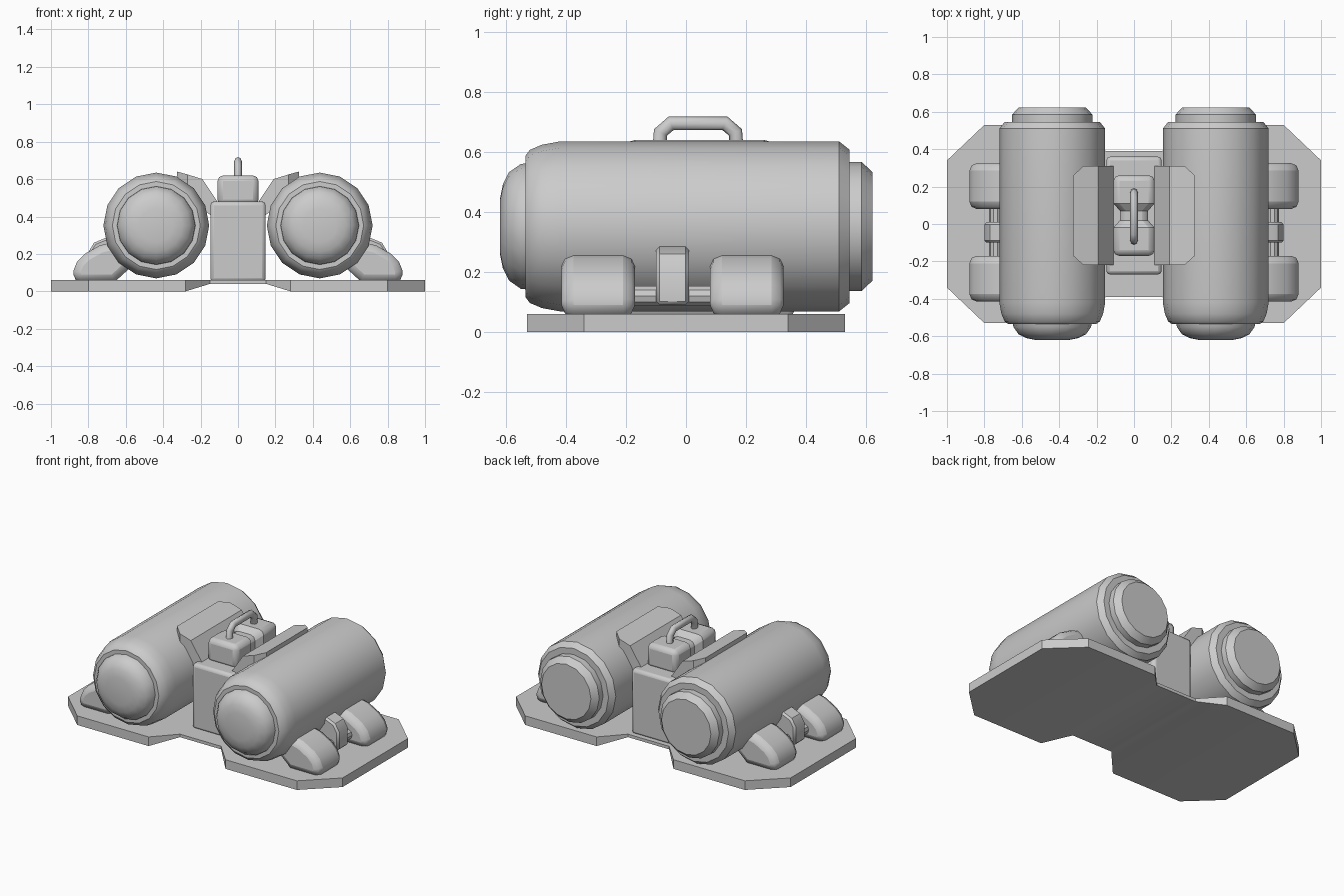
import bpy, bmesh, math

if "Cube" in bpy.data.objects:
    bpy.data.objects.remove(bpy.data.objects["Cube"])

grey = bpy.data.materials.new("plain grey")
grey.diffuse_color = (0.6, 0.6, 0.6, 1)
grey.use_nodes = True
grey.node_tree.nodes["Principled BSDF"].inputs["Base Color"].default_value = grey.diffuse_color


def finish(obj, angle=35):
    """Colour the part and smooth its shading, keeping hard edges."""
    obj.data.materials.clear()
    obj.data.materials.append(grey)
    bpy.ops.object.select_all(action='DESELECT')
    obj.select_set(True)
    bpy.context.view_layer.objects.active = obj
    bpy.ops.object.shade_smooth_by_angle(angle=math.radians(angle))
    return obj


def make(name, bm, bevel=0, segments=1, limit=60):
    bmesh.ops.recalc_face_normals(bm, faces=bm.faces[:])
    mesh = bpy.data.meshes.new(name)
    bm.to_mesh(mesh)
    bm.free()
    obj = bpy.data.objects.new(name, mesh)
    bpy.context.collection.objects.link(obj)
    if bevel:
        mod = obj.modifiers.new("bevel", 'BEVEL')
        mod.width, mod.segments = bevel, segments
        mod.limit_method, mod.angle_limit = 'ANGLE', math.radians(limit)
    return finish(obj)


def bridge(bm, rings):
    n = len(rings[0])
    for a, b in zip(rings, rings[1:]):
        for i in range(n):
            j = (i + 1) % n
            bm.faces.new((a[i], a[j], b[j], b[i]))
    bm.faces.new(rings[0])
    bm.faces.new(rings[-1])


def loft(name, axis, sections, **kw):
    """Rectangular sections (position, side min, side max, z min, z max)."""
    bm = bmesh.new()
    rings = []
    for p, a, b, z0, z1 in sections:
        corners = [(a, z0), (b, z0), (b, z1), (a, z1)]
        rings.append([bm.verts.new((p, s, z) if axis == 'x' else (s, p, z))
                      for s, z in corners])
    bridge(bm, rings)
    return make(name, bm, **kw)


def lathe(name, x, z, profile, sides=16):
    """Turn (y, radius) points around an axis along y."""
    bm = bmesh.new()
    rings = []
    for y, r in profile:
        rings.append([bm.verts.new((x + r * math.cos(i * math.tau / sides), y,
                                    z + r * math.sin(i * math.tau / sides)))
                      for i in range(sides)])
    bridge(bm, rings)
    return make(name, bm)


def extrude_y(name, points, y0, y1, side, **kw):
    """Extrude an xz outline along y."""
    bm = bmesh.new()
    bridge(bm, [[bm.verts.new((side * x, y, z)) for x, z in points] for y in (y0, y1)])
    return make(name, bm, **kw)


def both_sides(half):
    """Mirror x sections across the middle."""
    return [(-p, *rest) for p, *rest in half] + [(p, *rest) for p, *rest in reversed(half)]


# Base plate with a thinner raised waist
loft("base_plate", 'x', both_sides([
    (1.0, -0.34, 0.34, 0, 0.06), (0.8, -0.53, 0.53, 0, 0.06),
    (0.28, -0.53, 0.53, 0, 0.06), (0.15, -0.39, 0.39, 0.04, 0.06)]))

# Centre column and the saddle that spreads over both tanks
loft("centre_column", 'y', [(-0.27, -0.148, 0.148, 0.05, 0.48),
                            (0.36, -0.148, 0.148, 0.05, 0.48)], bevel=0.02, segments=2)
loft("saddle", 'x', both_sides([
    (0.325, -0.17, 0.26, 0.58, 0.64), (0.27, -0.22, 0.31, 0.52, 0.625),
    (0.19, -0.22, 0.31, 0.44, 0.60), (0.11, -0.22, 0.31, 0.38, 0.48)]))

# Pinched control box on top
loft("control_box", 'y', [
    (-0.17, -0.11, 0.11, 0.46, 0.62), (-0.02, -0.11, 0.11, 0.46, 0.62),
    (0.02, -0.075, 0.075, 0.46, 0.59), (0.07, -0.075, 0.075, 0.46, 0.59),
    (0.11, -0.11, 0.11, 0.46, 0.62), (0.26, -0.11, 0.11, 0.46, 0.62)],
    bevel=0.03, segments=2)

# Carrying handle
curve = bpy.data.curves.new("handle", 'CURVE')
curve.dimensions = '3D'
curve.bevel_depth, curve.bevel_resolution = 0.024, 2
curve.use_fill_caps = True
path = [(-0.09, 0.58), (-0.085, 0.665), (-0.05, 0.695),
        (0.13, 0.695), (0.165, 0.665), (0.17, 0.58)]
spline = curve.splines.new('POLY')
spline.points.add(len(path) - 1)
for point, (y, z) in zip(spline.points, path):
    point.co = (0, y, z, 1)
handle = bpy.data.objects.new("handle", curve)
bpy.context.collection.objects.link(handle)
bpy.context.view_layer.objects.active = handle
handle.select_set(True)
bpy.ops.object.select_all(action='DESELECT')
handle.select_set(True)
bpy.ops.object.convert(target='MESH')
handle = bpy.context.view_layer.objects.active
handle.scale.x = 0.85
finish(handle, 50)

for side, label in ((-1, "left"), (1, "right")):
    x, z = side * 0.437, 0.352
    # Tank body with rounded front shoulder and end caps
    lathe(label + "_tank", x, z, [(-0.535, 0.235), (-0.52, 0.255), (-0.48, 0.272),
                                  (-0.42, 0.283), (0.51, 0.283), (0.545, 0.255)])
    lathe(label + "_front_cap", x, z, [(-0.50, 0.213), (-0.55, 0.208), (-0.59, 0.18),
                                       (-0.61, 0.14), (-0.62, 0.09)])
    lathe(label + "_rear_cap", x, z, [(0.52, 0.215), (0.585, 0.215), (0.622, 0.18)])
    # Elbow feet holding the tank
    for y0, end in ((-0.415, "front"), (0.08, "rear")):
        extrude_y(f"{label}_{end}_foot",
                  [(0.88, 0.05), (0.88, 0.11), (0.86, 0.16), (0.82, 0.20), (0.74, 0.245),
                   (0.68, 0.26), (0.55, 0.26), (0.55, 0.15), (0.66, 0.05)],
                  y0, y0 + 0.245, side, bevel=0.04, segments=2)
    # Valve between the feet and its connecting pipe
    extrude_y(label + "_valve",
              [(0.80, 0.09), (0.80, 0.21), (0.77, 0.26), (0.71, 0.285),
               (0.62, 0.285), (0.62, 0.09)], -0.10, 0.01, side, bevel=0.012)
    lathe(label + "_pipe", side * 0.74, 0.12, [(-0.2, 0.035), (0.12, 0.035)], 10)
